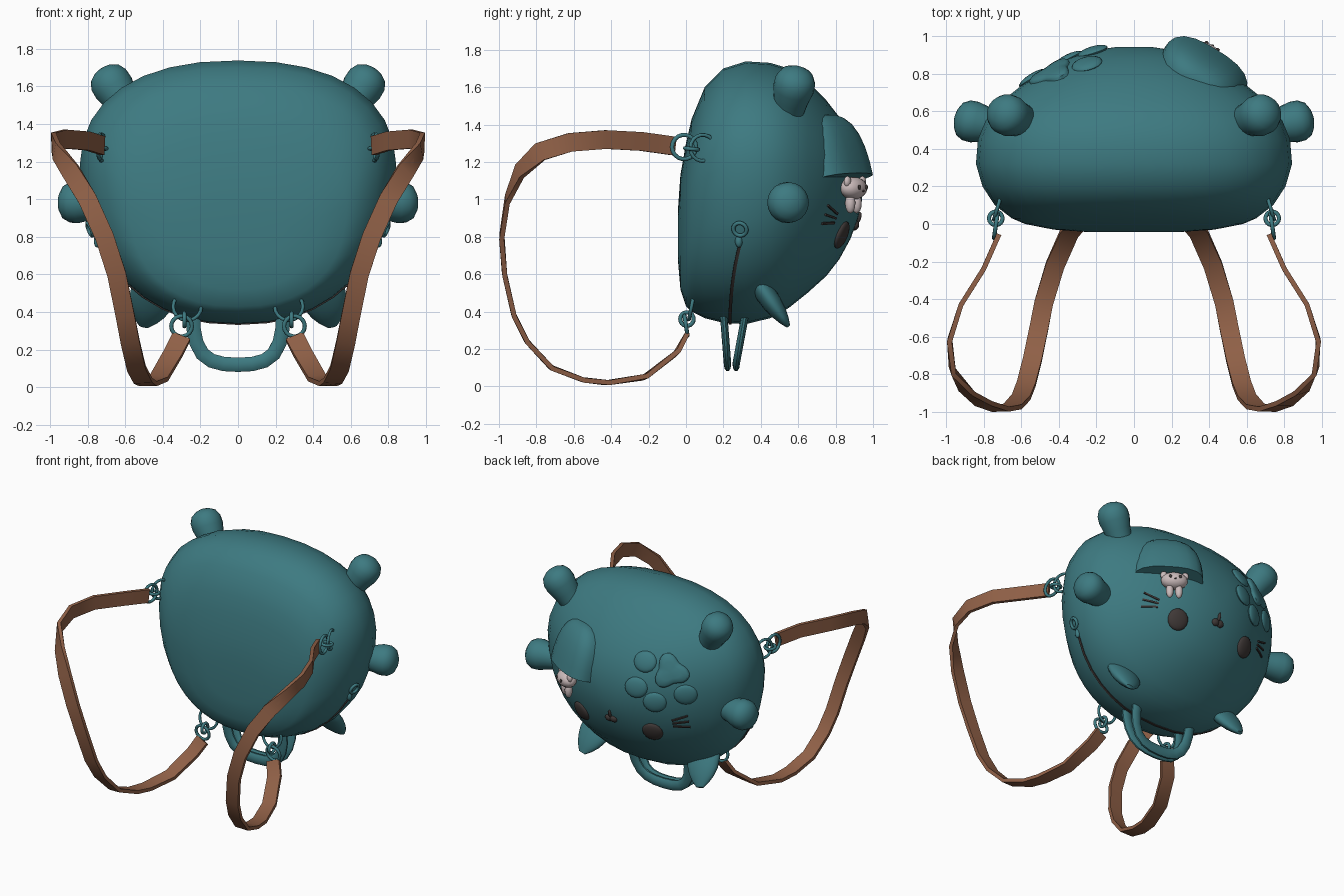
import bpy, bmesh, math
from mathutils import Vector, Matrix
from mathutils.bvhtree import BVHTree

cube = bpy.data.objects.get("Cube")
if cube:
    bpy.data.objects.remove(cube)


def material(name, r, g, b):
    m = bpy.data.materials.new(name)
    m.use_nodes = True
    m.diffuse_color = (r, g, b, 1)
    node = next(n for n in m.node_tree.nodes if n.type == 'BSDF_PRINCIPLED')
    node.inputs["Base Color"].default_value = (r, g, b, 1)
    node.inputs["Roughness"].default_value = 0.7
    return m


TEAL = material("teal plush", .047, .195, .22)
BROWN = material("brown leather", .28, .118, .063)
DARK = material("dark brown", .05, .04, .038)
PALE = material("pale pink", .6, .5, .5)
parts = []


def finish(name, bm, mat):
    bmesh.ops.recalc_face_normals(bm, faces=bm.faces)
    mesh = bpy.data.meshes.new(name)
    bm.to_mesh(mesh)
    bm.free()
    mesh.materials.append(mat)
    ob = bpy.data.objects.new(name, mesh)
    bpy.context.collection.objects.link(ob)
    parts.append(ob)
    return ob


def loft(name, rings, mat):
    """Skin a list of point rings and cap both ends."""
    bm = bmesh.new()
    vs = [[bm.verts.new(p) for p in ring] for ring in rings]
    n = len(vs[0])
    for a, b in zip(vs, vs[1:]):
        for i in range(n):
            j = (i + 1) % n
            bm.faces.new((a[i], a[j], b[j], b[i]))
    bm.faces.new(vs[0])
    bm.faces.new(vs[-1])
    return finish(name, bm, mat)


def blob(name, matrix, size, mat, seg=16):
    bm = bmesh.new()
    bmesh.ops.create_uvsphere(bm, u_segments=seg, v_segments=seg // 2 + 2, radius=1,
                              matrix=matrix @ Matrix.Diagonal((*size, 1)))
    return finish(name, bm, mat)


def knob(name, base, tip, profile, mat, flat=1.0, seg=20):
    """Revolve (radius, fraction) pairs about an axis; flat squashes one direction."""
    base, tip = Vector(base), Vector(tip)
    axis = (tip - base).normalized()
    u = Vector((1, 0, 0)) if abs(axis.x) < .7 else Vector((0, 0, 1))
    u = (u - axis * u.dot(axis)).normalized()
    v = axis.cross(u) * flat
    angles = [math.tau * i / seg for i in range(seg)]
    loft(name, [[base.lerp(tip, h) + (u * math.cos(a) + v * math.sin(a)) * r for a in angles]
                for r, h in profile], mat)


RECT = [(1, 1), (-1, 1), (-1, -1), (1, -1)]
OVAL = [(math.cos(math.tau * i / 10), math.sin(math.tau * i / 10)) for i in range(10)]


def ribbon(name, pts, hints, width, thick, mat, section=RECT):
    """Sweep a section along points; hints give the width direction."""
    pts = [Vector(p) for p in pts]
    rings = []
    for i, p in enumerate(pts):
        t = (pts[min(i + 1, len(pts) - 1)] - pts[max(i - 1, 0)]).normalized()
        w = Vector(hints[i])
        w = (w - t * w.dot(t)).normalized()
        n = t.cross(w)
        rings.append([p + w * (a * width / 2) + n * (b * thick / 2) for a, b in section])
    loft(name, rings, mat)


def ring(name, loc, radius, tube, normal, mat=TEAL):
    rot = Vector(normal).to_track_quat('Z', 'Y').to_euler()
    bpy.ops.mesh.primitive_torus_add(location=loc, rotation=rot, major_radius=radius, minor_radius=tube,
                                     major_segments=18, minor_segments=8)
    ob = bpy.context.object
    ob.name = name
    ob.data.materials.append(mat)
    parts.append(ob)


# Plush body: slices from flat front to domed back (y, half width, top, bottom)
SLICES = [(-.042, .25, .96, .66), (-.03, .42, 1.13, .52), (0, .57, 1.3, .43), (.03, .64, 1.43, .4),
          (.1, .73, 1.6, .365), (.2, .795, 1.7, .34), (.32, .83, 1.738, .333), (.45, .82, 1.73, .365),
          (.55, .78, 1.7, .42), (.65, .7, 1.63, .5), (.75, .575, 1.53, .59), (.82, .465, 1.44, .68),
          (.88, .345, 1.34, .79), (.92, .23, 1.24, .9), (.942, .09, 1.13, 1.0)]


def outline(y, w, top, bottom, a):
    power = .83 + .12 * y
    c, s = math.cos(a), math.sin(a)
    u = math.copysign(abs(c) ** power, c)
    v = math.copysign(abs(s) ** power, s)
    return Vector((w * u * (1 + .12 * v), y, (top + bottom) / 2 + v * (top - bottom) / 2))


SEG = 36
body = loft("body", [[outline(*s, math.tau * i / SEG) for i in range(SEG)] for s in SLICES], TEAL)
tree = BVHTree.FromPolygons([v.co for v in body.data.vertices], [p.vertices for p in body.data.polygons])


def on_back(x, z):
    """Frame on the domed back: local z points out, local x sideways."""
    hit, n, _, _ = tree.ray_cast(Vector((x, 3, z)), Vector((0, -1, 0)))
    side = Vector((0, 0, 1)).cross(n).normalized()
    return Matrix.Translation(hit) @ Matrix((side, n.cross(side), n)).transposed().to_4x4()


PAW = [(.082, 0), (.095, .35), (.11, .58), (.108, .75), (.088, .89), (.05, .97), (.015, 1)]
EAR = [(.12, 0), (.125, .25), (.118, .5), (.096, .7), (.064, .87), (.028, 1)]
# Strap centre line: x, y, z
STRAP = [(.72, -.06, 1.285), (.8, -.24, 1.31), (.92, -.43, 1.32), (.98, -.62, 1.305), (.965, -.78, 1.255),
         (.89, -.89, 1.15), (.8, -.955, 1.0), (.71, -.985, .8), (.645, -.97, .6), (.6, -.92, .38),
         (.573, -.85, .24), (.54, -.72, .1), (.505, -.55, .035), (.48, -.42, .02), (.42, -.22, .05),
         (.345, -.05, .18), (.3, 0, .27)]

for s, side in ((1, "left"), (-1, "right")):
    # Paws and ears
    knob(side + "_top_paw", (s * .57, .54, 1.45), (s * .725, .6, 1.695), PAW, TEAL)
    knob(side + "_side_paw", (s * .7, .51, .98), (s * .955, .565, .985), PAW, TEAL)
    knob(side + "_ear", (s * .43, .38, .56), (s * .5, .545, .325), EAR, TEAL, flat=.45)

    # Shoulder strap, turning from upright to flat
    path = [(s * x, y, z) for x, y, z in STRAP]
    hints = []
    for i in range(len(path)):
        k = min(max((i - 4) / 3, 0), 1)
        hints.append((-s * k, 0, 1 - k))
    ribbon(side + "_strap", path, hints, .1, .026, BROWN)

    # Linked rings at both strap ends
    ring(side + "_upper_strap_ring", (s * .735, -.01, 1.28), .065, .011, (1, .15 * s, 0))
    ring(side + "_upper_link", (s * .735, .03, 1.27), .036, .011, (0, .1, 1))
    ring(side + "_upper_body_ring", (s * .725, .09, 1.275), .07, .01, (1, .3 * s, 0))
    ring(side + "_lower_strap_ring", (s * .3, 0, .325), .055, .011, (0, 1, .15))
    ring(side + "_lower_link", (s * .285, .005, .36), .036, .011, (1, 0, 0))
    ring(side + "_lower_body_ring", (s * .27, .03, .43), .075, .01, (0, 1, -.2))

    # Zip pull
    p, n, _, _ = tree.find_nearest(Vector((s * .8, .285, .835)))
    ring(side + "_zip_pull_ring", p + n * .012, .036, .011, n)
    p, n, _, _ = tree.find_nearest(Vector((s * .78, .275, .765)))
    blob(side + "_zip_slider", Matrix.Translation(p), (.02, .02, .035), TEAL, 10)

    # Eye and whiskers
    blob(side + "_eye", on_back(s * .3, .81), (.075, .078, .026), DARK)
    for k in (-1, 0, 1):
        ends = [on_back(s * (.445 + .1 * t), .9 + k * (.024 + .024 * t) + .02 * t) for t in (0, .5, 1)]
        ribbon(side + "_whisker", [m.translation for m in ends], [m.col[2].xyz for m in ends],
               .02, .012, DARK)

# Zip running under the body
zip_path, zip_hints = [], []
for i in range(29):
    a = math.radians(-20 - 140 * i / 28)
    q = outline(.25, .815, 1.72, .335, a)
    q.y = .235 + .3 * (q.z - .34) ** 2
    p, n, _, _ = tree.find_nearest(q)
    zip_path.append(p)
    zip_hints.append((0, 1, 0))
ribbon("zip", zip_path, zip_hints, .017, .012, DARK)

# Twin carry handles
HALF = [(.238, .4), (.236, .31), (.222, .24), (.19, .178), (.14, .141), (.075, .124)]
loop = HALF + [(0, .12)] + [(-x, z) for x, z in reversed(HALF)]
for name, top, low in (("front_handle", .2, .222), ("rear_handle", .32, .268)):
    pts = [(x, low + (top - low) * (z - .12) / .28, z) for x, z in loop]
    ribbon(name, pts, [(0, 1, 0)] * len(pts), .04, .08, TEAL, OVAL)

# Nose and mouth
for s in (1, -1):
    blob("nose_lobe", on_back(s * .02, .86), (.03, .027, .02), DARK, 12)
blob("mouth_line", on_back(0, .9), (.011, .035, .016), DARK, 10)

# Paw print: four toe pads and a three-lobed main pad
for x, z in ((-.25, 1.34), (-.22, 1.16), (-.35, 1.065), (-.54, 1.135)):
    blob("toe_pad", on_back(x, z), (.083, .076, .025), TEAL)
frame = on_back(-.435, 1.295)
rings = []
for r, h in ((1, -.04), (1, .004), (.88, .016), (.55, .022), (.1, .024)):
    rings.append([frame @ Vector((.11 * r * (1 + .22 * math.cos(3 * a + .6)) * math.cos(a),
                                  .11 * r * (1 + .22 * math.cos(3 * a + .6)) * math.sin(a), h))
                  for a in (math.tau * i / 30 for i in range(30))])
loft("main_pad", rings, TEAL)

# Hood pocket: full-cheeked half dome, cut flat below
yaw = Matrix.Rotation(math.radians(-32), 4, 'Z')
bm = bmesh.new()
bmesh.ops.create_uvsphere(bm, u_segments=24, v_segments=16, radius=1)
bmesh.ops.bisect_plane(bm, geom=bm.verts[:] + bm.edges[:] + bm.faces[:], plane_co=(0, 0, 0),
                       plane_no=(0, 0, 1), clear_inner=True)
bmesh.ops.holes_fill(bm, edges=[e for e in bm.edges if e.is_boundary])
for v in bm.verts:
    bulge = (abs(v.co.x) ** 2.7 + abs(v.co.y) ** 2.7 + abs(v.co.z) ** 2.7) ** (-1 / 2.7)
    v.co *= bulge
bm.transform(Matrix.Translation((.372, .81, 1.105)) @ yaw @ Matrix.Rotation(math.radians(15), 4, 'X')
             @ Matrix.Diagonal((.245, .14, .355, 1)))
finish("hood_pocket", bm, TEAL)

# Little kitten peeking out under the hood
kit = Matrix.Translation((.385, .895, 1.06)) @ yaw
blob("kitten_head", kit, (.095, .065, .06), PALE)
for s in (1, -1):
    blob("kitten_leg", kit @ Matrix.Translation((s * .032, 0, -.08)), (.027, .028, .055), PALE, 12)
    blob("kitten_ear", kit @ Matrix.Translation((s * .075, .01, .035)), (.025, .018, .03), PALE, 10)
    blob("kitten_eye", kit @ Matrix.Translation((s * .035, .06, .005)), (.011, .008, .013), DARK, 8)
blob("kitten_nose", kit @ Matrix.Translation((0, .064, -.015)), (.008, .006, .006), DARK, 8)

# Smooth shading with sharp strap edges
bpy.ops.object.select_all(action='DESELECT')
for ob in parts:
    ob.select_set(True)
bpy.context.view_layer.objects.active = body
bpy.ops.object.shade_smooth_by_angle(angle=math.radians(50))
